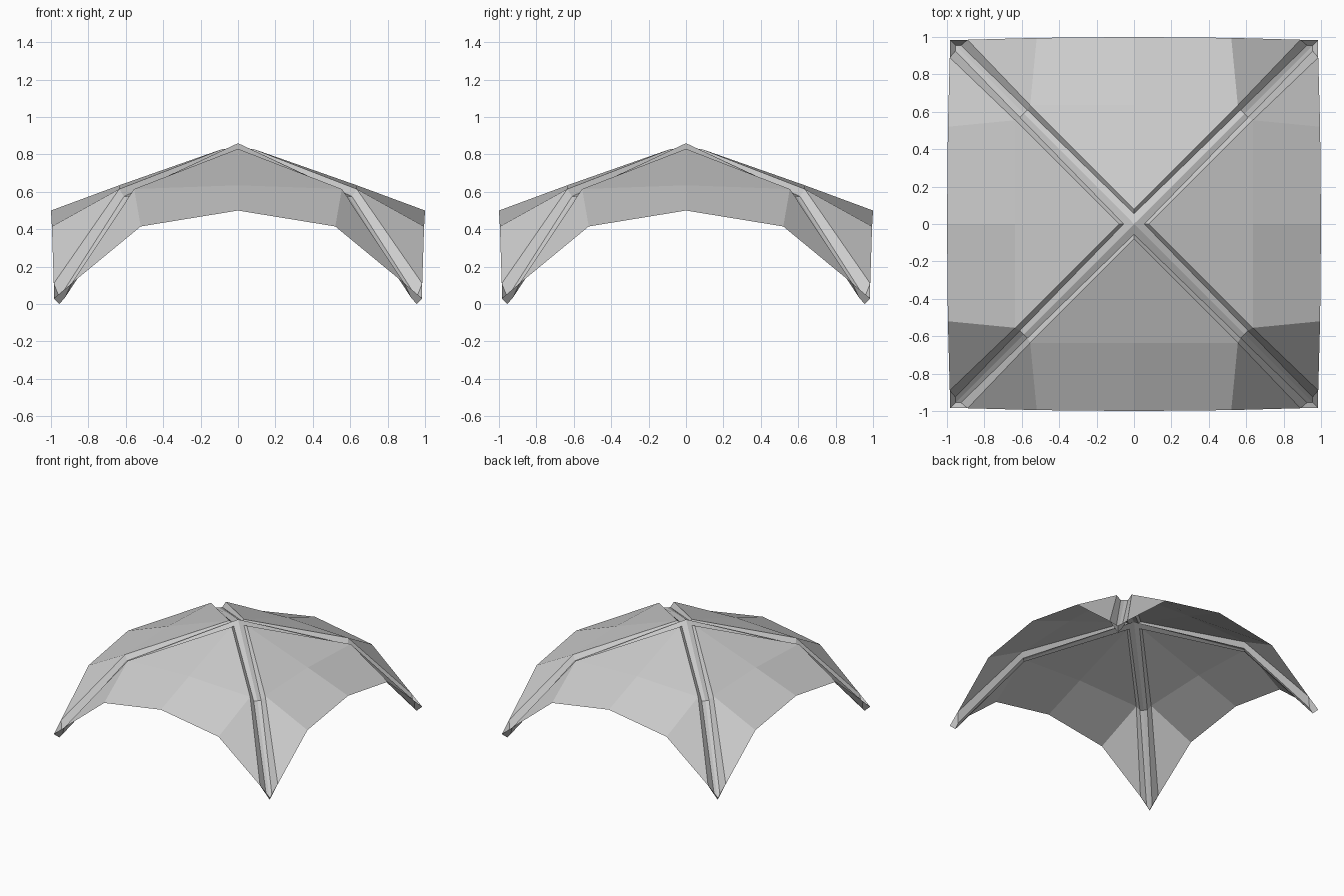
import bpy, bmesh, math
from mathutils import Matrix, Vector

cube = bpy.data.objects.get("Cube")
if cube:
    bpy.data.objects.remove(cube, do_unlink=True)

grey = bpy.data.materials.new("light_grey")
grey.use_nodes = True
colour = (0.6, 0.6, 0.6, 1)
grey.diffuse_color = colour
grey.node_tree.nodes["Principled BSDF"].inputs["Base Color"].default_value = colour


def add_part(name, faces, mirror, turn):
    """Make a sheet from half its faces, reflect it, and turn it about z."""
    bm = bmesh.new()
    spin = Matrix.Rotation(turn, 3, 'Z')
    for flip in (False, True):
        for face in faces:
            pts = [mirror(Vector(p)) if flip else Vector(p) for p in face]
            bm.faces.new([bm.verts.new(spin @ p) for p in pts])
    bmesh.ops.remove_doubles(bm, verts=bm.verts, dist=0.0005)
    bmesh.ops.recalc_face_normals(bm, faces=bm.faces)
    bm.normal_update()
    if sum(f.normal.z * f.calc_area() for f in bm.faces) < 0:
        bmesh.ops.reverse_faces(bm, faces=bm.faces)
    mesh = bpy.data.meshes.new(name)
    bm.to_mesh(mesh)
    bm.free()
    mesh.materials.append(grey)
    obj = bpy.data.objects.new(name, mesh)
    bpy.context.collection.objects.link(obj)


# Half of one canopy panel, from its tip down to the corner
tip = (0, -0.08, 0.83)
ridge = (0, -0.635, 0.635)
rim = (0, -1, 0.5)
shoulder = (0.52, -0.995, 0.415)
bend = (0.555, -0.635, 0.615)
foot = (0.89, -0.985, 0.11)
panel = [(tip, ridge, bend), (ridge, rim, shoulder, bend), (bend, shoulder, foot)]

# Half of one sunken diagonal channel: wall, floor and closed foot
hub = (0, 0, 0.86)
floor_top = (0, -0.055, 0.825)
floor_bend = (0.57, -0.61, 0.575)
mid_bend = (0.59, -0.59, 0.575)
floor_foot = (0.925, -0.955, 0.035)
toe = (0.955, -0.955, 0)
corner = (0.985, -0.985, 0.03)
channel = [
    (tip, bend, floor_bend, floor_top),
    (bend, foot, floor_foot, floor_bend),
    (hub, floor_top, floor_bend, mid_bend),
    (mid_bend, floor_bend, floor_foot, toe),
    (foot, corner, toe, floor_foot),
]

sides = ("front", "left", "back", "right")
corners = ("front_left", "back_left", "back_right", "front_right")
for i in range(4):
    turn = i * math.pi / 2
    add_part(sides[i] + "_panel", panel, lambda p: Vector((-p.x, p.y, p.z)), turn)
    add_part(corners[i] + "_channel", channel, lambda p: Vector((-p.y, -p.x, p.z)), turn)
